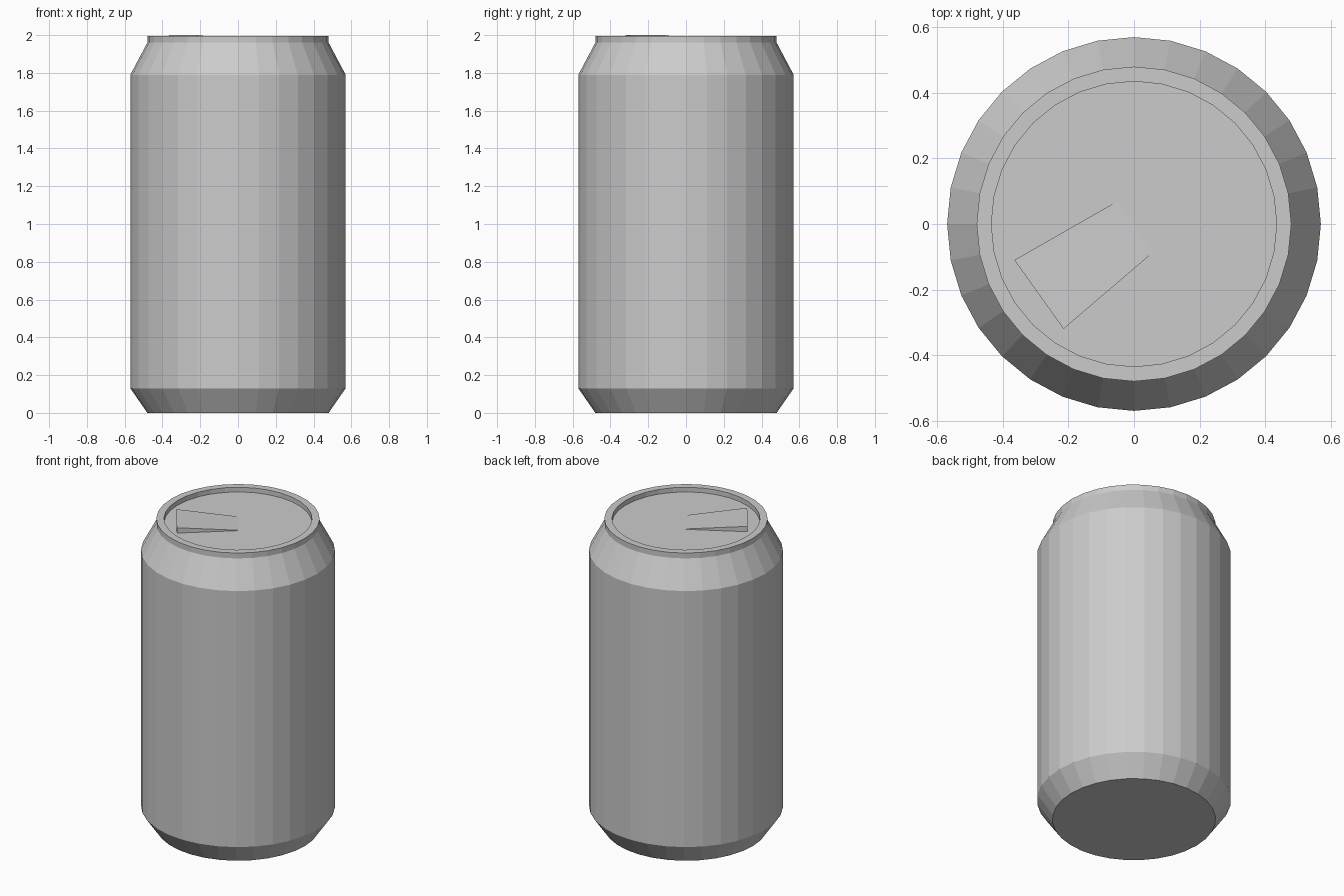
import bpy, bmesh, math

if "Cube" in bpy.data.objects:
    bpy.data.objects.remove(bpy.data.objects["Cube"])

SIDES = 32


def make_object(name, bm):
    bmesh.ops.recalc_face_normals(bm, faces=bm.faces[:])
    mesh = bpy.data.meshes.new(name)
    bm.to_mesh(mesh)
    bm.free()
    obj = bpy.data.objects.new(name, mesh)
    bpy.context.collection.objects.link(obj)
    return obj


# Can body: stacked rings of (radius, height), base to recessed lid
profile = [(0.48, 0), (0.57, 0.13), (0.57, 1.79), (0.48, 1.96),
           (0.48, 1.995), (0.435, 1.995), (0.435, 1.965)]
bm = bmesh.new()
rings = []
for r, z in profile:
    rings.append([bm.verts.new((r * math.cos(2 * math.pi * i / SIDES),
                                r * math.sin(2 * math.pi * i / SIDES), z))
                  for i in range(SIDES)])
for low, high in zip(rings, rings[1:]):
    for i in range(SIDES):
        j = (i + 1) % SIDES
        bm.faces.new((low[i], low[j], high[j], high[i]))
bm.faces.new(rings[0][::-1])
bm.faces.new(rings[-1])
make_object("can_body", bm)

# Pull tab: a tapered wedge lying on the lid, raised at its wide end
outline = [(-0.05, 0.07, 1.968), (-0.365, -0.11, 2.0),
           (-0.215, -0.32, 2.0), (0.06, -0.085, 1.968)]
bm = bmesh.new()
top = [bm.verts.new(p) for p in outline]
bottom = [bm.verts.new((x, y, 1.964)) for x, y, z in outline]
bm.faces.new(top)
bm.faces.new(bottom[::-1])
for i in range(4):
    j = (i + 1) % 4
    bm.faces.new((bottom[i], bottom[j], top[j], top[i]))
make_object("pull_tab", bm)
